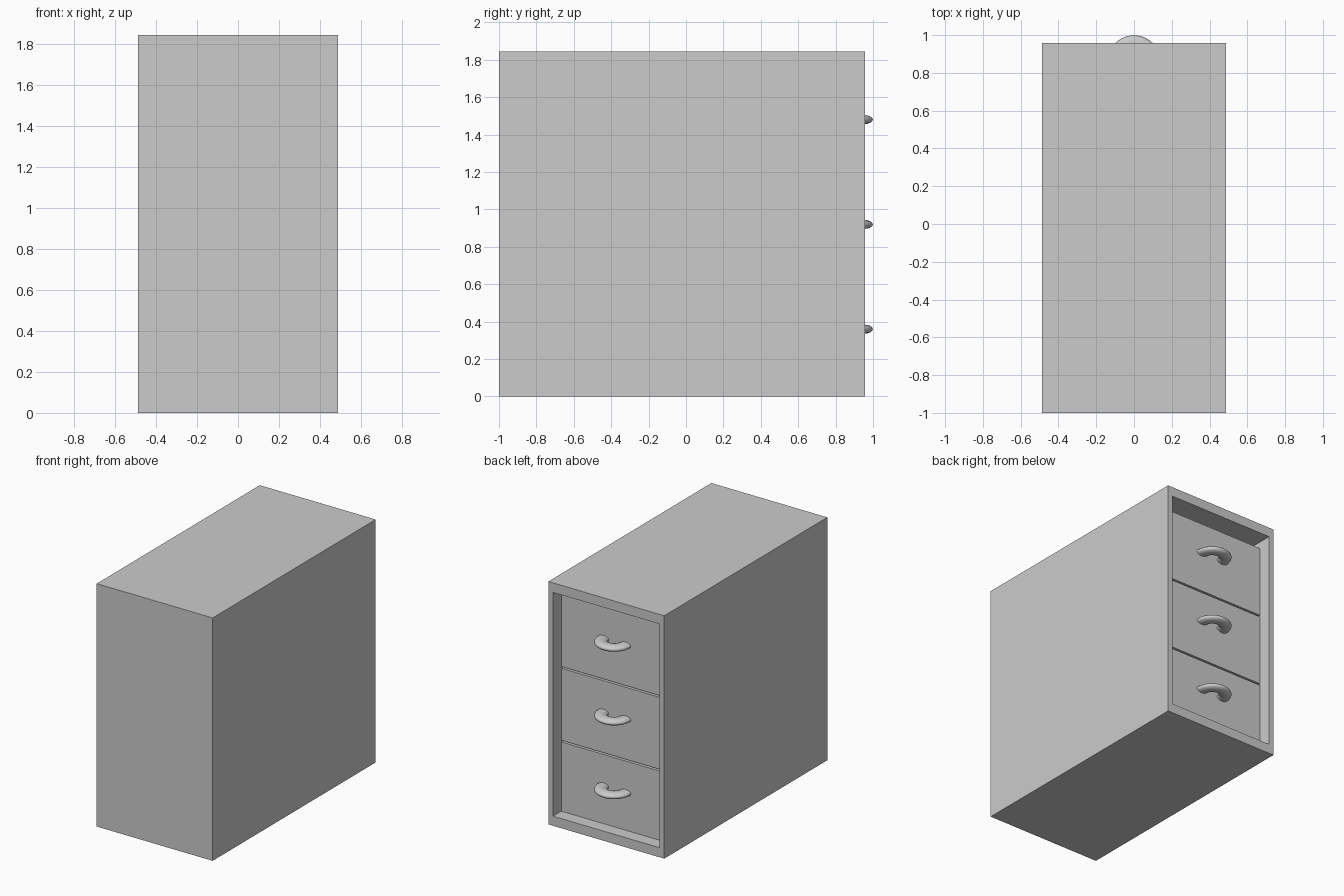
import bpy, bmesh, math
from mathutils import Vector

if "Cube" in bpy.data.objects:
    bpy.data.objects.remove(bpy.data.objects["Cube"])

W, H = 0.487, 1.845            # half width, height
Y0, Y1 = -1.0, 0.957           # closed end, open end
SIDE, RAIL = 0.04, 0.073       # wall thicknesses
DRAWER_Y = 0.858               # plane of the drawer fronts


def finish(name, bm):
    bmesh.ops.recalc_face_normals(bm, faces=bm.faces)
    mesh = bpy.data.meshes.new(name)
    bm.to_mesh(mesh)
    bm.free()
    obj = bpy.data.objects.new(name, mesh)
    bpy.context.collection.objects.link(obj)
    return obj


def box(lo, hi):
    bm = bmesh.new()
    bmesh.ops.create_cube(bm, size=1)
    for v in bm.verts:
        v.co = Vector([lo[i] if v.co[i] < 0 else hi[i] for i in range(3)])
    return bm


def extrude(bm, face):
    out = bmesh.ops.extrude_discrete_faces(bm, faces=[face])
    return out["faces"][0]


# Cabinet shell: a box hollowed out from its drawer side
bm = box((-W, Y0, 0), (W, Y1, H))
back = max(bm.faces, key=lambda f: f.calc_center_median().y)
rim = extrude(bm, back)
for v in rim.verts:
    v.co.x -= math.copysign(SIDE, v.co.x)
    v.co.z += RAIL if v.co.z < H / 2 else -RAIL
floor = extrude(bm, rim)
for v in floor.verts:
    v.co.y = Y0 + 0.05
finish("cabinet_shell", bm)


def drawer(name, z0, z1):
    x = W - SIDE
    finish(name, box((-x, Y0 + 0.05, z0), (x, DRAWER_Y, z1)))


def handle(name, z, ring=0.093, rx=0.046, rz=0.024, n=16):
    # Flattened half ring standing out of the drawer front
    bm = bmesh.new()
    verts = [bm.verts.new((ring + rx * math.cos(a), DRAWER_Y + 0.002, z + rz * math.sin(a)))
             for a in (2 * math.pi * i / n for i in range(n))]
    edges = [bm.edges.new((verts[i], verts[(i + 1) % n])) for i in range(n)]
    bmesh.ops.spin(bm, geom=verts + edges, cent=(0, DRAWER_Y + 0.002, z),
                   axis=(0, 0, 1), angle=math.pi, steps=24)
    obj = finish(name, bm)
    for p in obj.data.polygons:
        p.use_smooth = True


# Three stacked drawers with handles
for i, label in enumerate(("bottom", "middle", "top")):
    base = 0.052 + 0.56 * i
    drawer(label + "_drawer", max(base, RAIL), base + 0.547)
    handle(label + "_handle", 0.36 + 0.56 * i)
